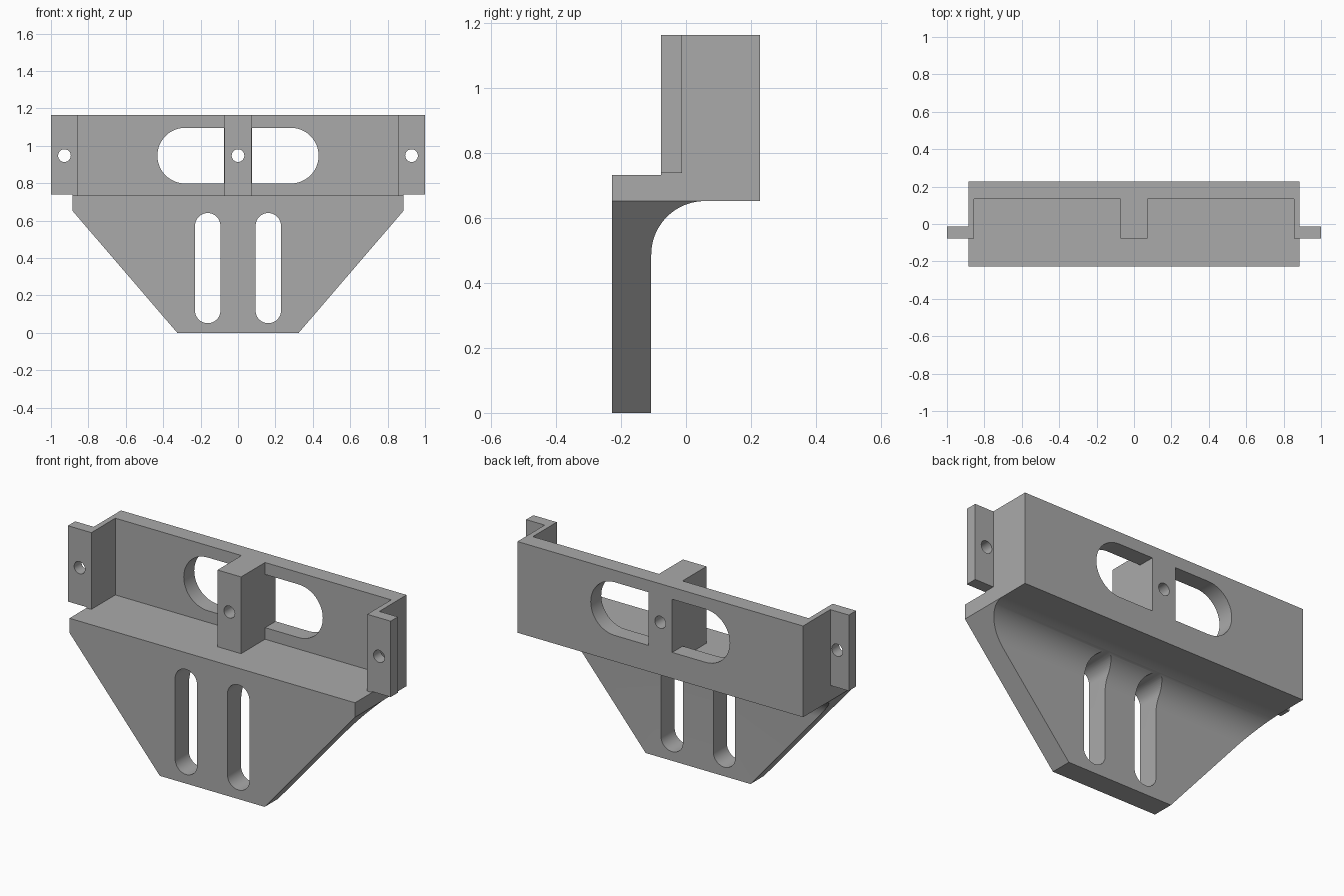
import bpy, bmesh
from math import sin, cos, pi
from mathutils import Vector

if "Cube" in bpy.data.objects:
    bpy.data.objects.remove(bpy.data.objects["Cube"])

grey = bpy.data.materials.new("plain grey")
grey.use_nodes = True
grey.diffuse_color = (0.4, 0.4, 0.4, 1)
grey.node_tree.nodes["Principled BSDF"].inputs["Base Color"].default_value = (0.4, 0.4, 0.4, 1)

# Main dimensions
HALF, FRONT, BACK = 0.885, -0.228, 0.228
SHELF_LOW, SHELF_TOP, TOP = 0.652, 0.733, 1.163
HOLE_Z = 0.947


def arc(cx, cy, r, start, end, n=24):
    return [(cx + r * cos(start + (end - start) * i / n),
             cy + r * sin(start + (end - start) * i / n)) for i in range(n + 1)]


def prism(name, outline, axis, low, high):
    """Extrude a closed 2D outline along one axis."""
    def place(p, d):
        v = list(p)
        v.insert("xyz".index(axis), d)
        return v
    bm = bmesh.new()
    face = bm.faces.new([bm.verts.new(place(p, low)) for p in outline])
    ext = bmesh.ops.extrude_face_region(bm, geom=[face])["geom"]
    shift = Vector(place((0, 0), high - low))
    bmesh.ops.translate(bm, verts=[g for g in ext if isinstance(g, bmesh.types.BMVert)], vec=shift)
    bmesh.ops.recalc_face_normals(bm, faces=bm.faces)
    mesh = bpy.data.meshes.new(name)
    bm.to_mesh(mesh)
    bm.free()
    mesh.materials.append(grey)
    obj = bpy.data.objects.new(name, mesh)
    bpy.context.collection.objects.link(obj)
    return obj


def rect(x0, x1, y0, y1):
    return [(x0, y0), (x1, y0), (x1, y1), (x0, y1)]


def combine(target, tool, operation):
    """Apply an exact boolean and discard the tool."""
    tool.hide_render = True
    mod = target.modifiers.new("combine", "BOOLEAN")
    mod.operation, mod.object, mod.solver = operation, tool, "EXACT"
    bpy.context.view_layer.objects.active = target
    bpy.ops.object.modifier_apply(modifier=mod.name)
    bpy.data.objects.remove(tool)


# Front plate and shelf: side profile with a concave fillet under the shelf
fillet = arc(0.058, 0.487, 0.165, pi, pi / 2)
profile = ([(FRONT, 0), (-0.107, 0)] + fillet
           + [(BACK, SHELF_LOW), (BACK, SHELF_TOP), (FRONT, SHELF_TOP)])
bracket = prism("mounting_bracket", profile, "x", -HALF, HALF)

# Sloping sides of the front plate
for s in (-1, 1):
    corner = [(s * 0.325, 0), (s * HALF, SHELF_LOW), (s * 1.2, SHELF_LOW),
              (s * 1.2, -0.1), (s * 0.239, -0.1)]
    combine(bracket, prism("side_cutter", corner, "y", -0.4, 0.4), "DIFFERENCE")

# Back wall with returning ends and central post
half_outline = [(0.073, -0.077), (0.073, 0.135), (0.855, 0.135),
                (0.855, -0.077), (HALF, -0.077), (HALF, BACK)]
outline = half_outline + [(-x, y) for x, y in reversed(half_outline)]
combine(bracket, prism("back_wall", outline, "z", SHELF_TOP, TOP), "UNION")

# Screw ears
for s in (-1, 1):
    ear = prism("screw_ear", rect(s * 0.87, s, -0.077, -0.013), "z", 0.738, TOP)
    combine(bracket, ear, "UNION")

# Screw holes through the post and ears
for x in (-0.928, 0, 0.928):
    hole = prism("hole_cutter", arc(x, HOLE_Z, 0.034, 0, 2 * pi)[:-1], "y", -0.4, 0.4)
    combine(bracket, hole, "DIFFERENCE")

for s in (-1, 1):
    # Rounded window on each side of the post
    window = [(s * x, z) for x, z in
              [(0.074, HOLE_Z - 0.149)] + arc(0.282, HOLE_Z, 0.149, -pi / 2, pi / 2)
              + [(0.074, HOLE_Z + 0.149)]]
    combine(bracket, prism("window_cutter", window, "y", 0.1, 0.4), "DIFFERENCE")
    # Tall adjustment slot in the front plate
    slot = (arc(s * 0.162, 0.572, 0.068, 0, pi)
            + arc(s * 0.162, 0.119, 0.068, pi, 2 * pi))
    combine(bracket, prism("slot_cutter", slot, "y", -0.4, 0.4), "DIFFERENCE")

# Merge coplanar seams and shade the curves smoothly
bm = bmesh.new()
bm.from_mesh(bracket.data)
bmesh.ops.remove_doubles(bm, verts=bm.verts, dist=0.0001)
bmesh.ops.dissolve_limit(bm, angle_limit=0.01, verts=bm.verts, edges=bm.edges)
bm.to_mesh(bracket.data)
bm.free()
bpy.ops.object.select_all(action="DESELECT")
bracket.select_set(True)
bpy.context.view_layer.objects.active = bracket
bpy.ops.object.shade_smooth_by_angle(angle=pi / 6)
